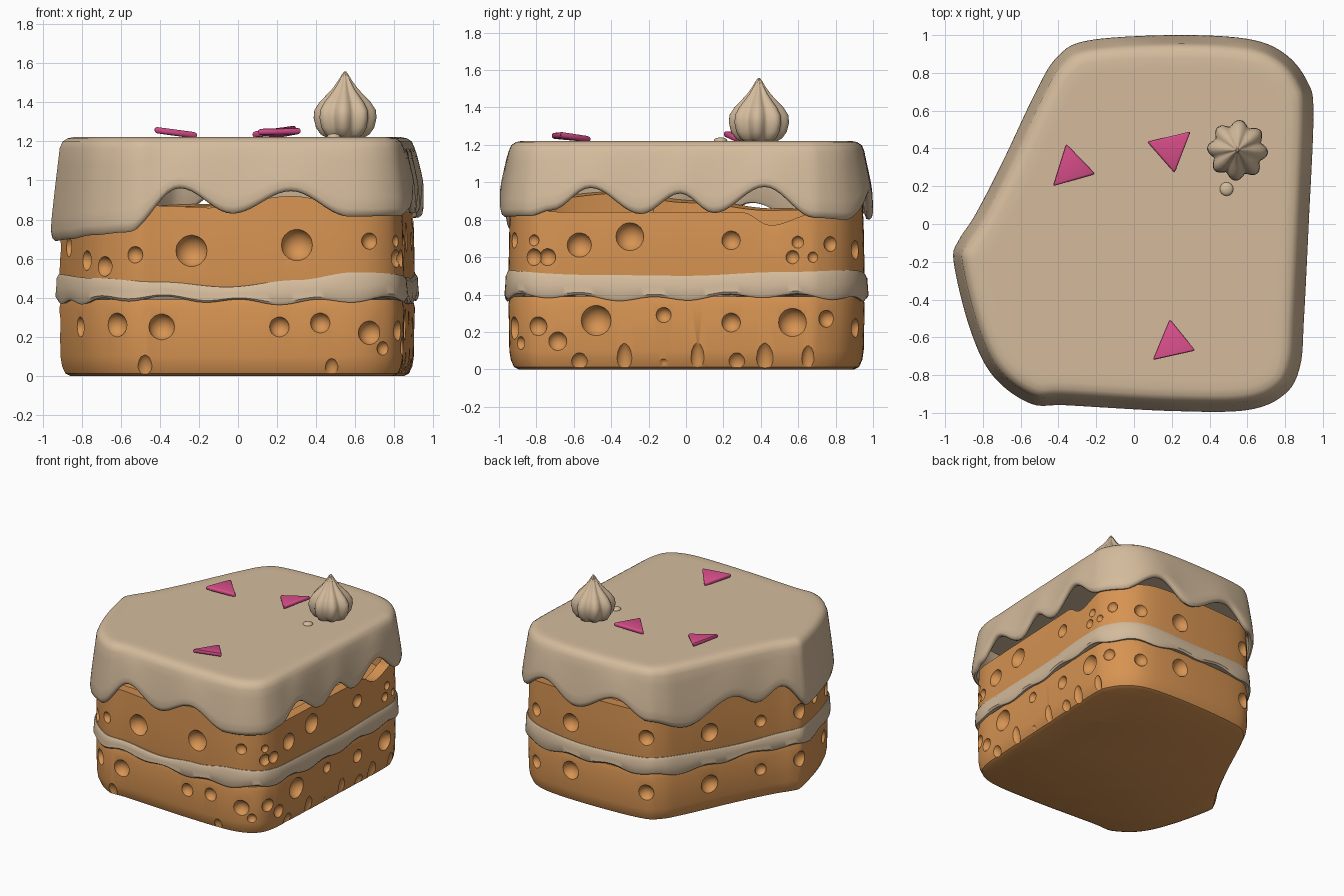
import bpy, bmesh, math
from mathutils import Vector

if "Cube" in bpy.data.objects:
    bpy.data.objects.remove(bpy.data.objects["Cube"])

N = 220

def material(name, col):
    m = bpy.data.materials.new(name)
    m.diffuse_color = (*col, 1)
    m.use_nodes = True
    m.node_tree.nodes["Principled BSDF"].inputs["Base Color"].default_value = m.diffuse_color
    return m

CREAM = material("cream", (0.66, 0.50, 0.335))
SPONGE = material("orange_sponge", (0.68, 0.295, 0.085))
PINK = material("pink_fruit", (0.68, 0.075, 0.25))

# Plan outline of the slice, clockwise, resampled evenly
PTS = [(-.955, -.2), (-.93, -.09), (-.84, .05), (-.7, .32), (-.52, .7), (-.41, .88), (-.25, .97),
       (.2, 1), (.6, .98), (.8, .9), (.92, .75), (.95, .58), (.925, 0), (.9, -.5), (.88, -.75),
       (.8, -.9), (.6, -.985), (.2, -.99), (-.35, -.96), (-.55, -.95), (-.75, -.8), (-.87, -.55)]

def catmull(points, steps=24):
    p = [Vector(q) for q in points]
    out = []
    for i in range(len(p)):
        a, b, c, d = (p[(i + k - 1) % len(p)] for k in range(4))
        for s in range(steps):
            t = s / steps
            out.append(.5 * (2 * b + (c - a) * t + (2 * a - 5 * b + 4 * c - d) * t * t
                             + (3 * b - a - 3 * c + d) * t ** 3))
    return out

def resample(line, n):
    segs = [(line[i], line[(i + 1) % len(line)]) for i in range(len(line))]
    total = sum((b - a).length for a, b in segs)
    out, run, k = [], 0.0, 0
    for a, b in segs:
        length = (b - a).length
        while k < n and k * total / n < run + length:
            out.append(a.lerp(b, (k * total / n - run) / length))
            k += 1
        run += length
    return out

LINE = resample(catmull(PTS), N)
NORM = []
for i in range(N):
    t = LINE[(i + 4) % N] - LINE[i - 4]
    NORM.append(Vector((-t.y, t.x)).normalized())

def nearest(x, y):
    return min(range(N), key=lambda i: (LINE[i] - Vector((x, y))).length)

def heights(keys):
    """Smooth height along the outline from (x, y, z) keys."""
    k = sorted((nearest(x, y), z) for x, y, z in keys)
    k = [(k[-1][0] - N, k[-1][1])] + k + [(k[0][0] + N, k[0][1])]
    out = []
    for i in range(N):
        for (a, za), (b, zb) in zip(k, k[1:]):
            if a <= i < b:
                out.append(za + (zb - za) * (.5 - .5 * math.cos(math.pi * (i - a) / (b - a))))
                break
    return out

def finish(bm, name, mat, angle=40):
    bmesh.ops.recalc_face_normals(bm, faces=bm.faces)
    me = bpy.data.meshes.new(name)
    bm.to_mesh(me)
    bm.free()
    me.materials.append(mat)
    ob = bpy.data.objects.new(name, me)
    bpy.context.collection.objects.link(ob)
    smooth(me, angle)
    return ob

def smooth(me, angle):
    for p in me.polygons:
        p.use_smooth = True
    me.set_sharp_from_angle(angle=math.radians(angle))

def loft(name, rows, mat, angle=40):
    """rows: (inset, height function of outline index)."""
    bm = bmesh.new()
    rings = []
    for inset, zf in rows:
        rings.append([bm.verts.new((*(LINE[i] - NORM[i] * inset), zf(i))) for i in range(N)])
    for a, b in zip(rings, rings[1:]):
        for i in range(N):
            j = (i + 1) % N
            bm.faces.new((a[i], a[j], b[j], b[i]))
    bm.faces.new(rings[0])
    bm.faces.new(rings[-1])
    return finish(bm, name, mat, angle)

def flat(z):
    return lambda i: z

# Crumb holes: (x, y, z, radius, vertical stretch)
def carve(ob, holes):
    bm = bmesh.new()
    for x, y, z, r, stretch in holes:
        i = nearest(x, y)
        c = LINE[i] - NORM[i] * (.05 - .35 * r)
        res = bmesh.ops.create_uvsphere(bm, u_segments=16, v_segments=10, radius=r * 1.06)
        for v in res["verts"]:
            v.co = Vector((v.co.x + c.x, v.co.y + c.y, v.co.z * stretch + z))
    cutter = finish(bm, "hole_cutter", SPONGE)
    cutter.hide_render = True
    mod = ob.modifiers.new("holes", "BOOLEAN")
    mod.operation, mod.solver, mod.object, mod.use_self = "DIFFERENCE", "EXACT", cutter, True
    dg = bpy.context.evaluated_depsgraph_get()
    me = bpy.data.meshes.new_from_object(ob.evaluated_get(dg))
    ob.modifiers.clear()
    ob.data = me
    smooth(me, 35)
    bpy.data.objects.remove(cutter)

def front(*h):
    return [(x, -1, z, r, 1) for x, z, r in h]

def right(*h):
    return [(.95, y, z, r, 1) for y, z, r in h]

def rear(z, k):
    spots = [(.37, 1, .07), (-.3, .95, .06), (-.59, .52, .07), (-.78, .15, .045), (-.95, -.14, .06), (.7, .95, .05)]
    return [(x, y, z + .03 * math.sin(5 * x + k), r, 1) for x, y, r in spots]

# Lower sponge
lower = loft("lower_sponge", [(.10, flat(0)), (.075, flat(.012)), (.058, flat(.05)), (.05, flat(.1)),
                              (.045, flat(.35)), (.055, flat(.39))], SPONGE)
notches = [(-.47, -1, .03, .045, 1.7), (.47, -1, .03, .04, 1.5)] + \
          [(.95, y, .03, r, s) for y, r, s in ((-.57, .05, 1.2), (-.33, .045, 2.4), (-.12, .03, 1), (.06, .04, 2.8),
                                              (.26, .05, 1.2), (.43, .05, 2.2), (.67, .04, 2.4))]
carve(lower, notches + rear(.25, 1)
      + front((-.72, .26, .06), (-.4, .25, .065), (.2, .25, .05), (.42, .27, .05), (.7, .22, .06), (.82, .14, .035))
      + right((-.84, .23, .05), (-.7, .15, .05), (-.48, .26, .08), (-.13, .29, .04), (.25, .25, .05),
              (.56, .25, .075), (.8, .27, .045))
      + [(-.87, -.6, .25, .05, 1)])

# Upper sponge, hollow at the top with an uneven rim
rim = heights([(-.75, -.85, .92), (-.4, -.96, .87), (-.15, -.97, .86), (.28, -1, .92), (.6, -1, .87),
               (.92, -.6, .84), (.92, .3, .84), (.93, .45, .77), (.94, .7, .83), (.5, 1, .88),
               (-.1, 1, .88), (-.6, .5, .86), (-.8, .1, .9), (-.92, -.4, .95)])
upper = loft("upper_sponge", [(.05, flat(.45)), (.045, flat(.5)), (.05, flat(.75)), (.055, lambda i: rim[i]),
                              (.15, lambda i: rim[i] - .01), (.16, flat(.7))], SPONGE)
carve(upper, rear(.66, 2)
      + front((-.23, .64, .08), (.3, .67, .08), (-.56, .62, .042), (.7, .69, .042))
      + right((-.9, .69, .03), (-.76, .6, .045), (-.56, .665, .065), (-.3, .71, .075), (.23, .69, .05),
              (.6, .68, .032), (.58, .6, .035), (.7, .6, .028), (.83, .67, .04))
      + [(-.72, -.83, .56, .05, 1), (-.82, -.68, .59, .05, 1), (-.91, -.42, .66, .05, 1), (.84, -.84, .6, .045, 1)])

# Cream filling with wavy edges
top = heights([(-.75, -.8, .50), (-.4, -.96, .48), (-.05, -.98, .455), (.3, -1, .49), (.6, -1, .53),
               (.9, -.5, .505), (.92, 0, .50), (.94, .5, .52), (.8, .9, .53), (.2, 1, .50),
               (-.4, .9, .52), (-.7, .3, .49), (-.95, -.2, .52)])

def fill_low(i):
    return .385 + .012 * math.sin(i * 2 * math.pi * 17 / N) + .01 * math.sin(i * 2 * math.pi * 5 / N)

def fill_at(f):
    return lambda i: fill_low(i) * (1 - f) + top[i] * f

loft("cream_filling", [(.12, fill_at(.1)), (.05, fill_at(.02)), (.034, fill_at(0)), (.024, fill_at(.12)),
                       (.028, fill_at(.5)), (.03, fill_at(.85)), (.04, fill_at(1)), (.12, fill_at(.95))], CREAM)

# Icing shell with drips
drip = heights(
    [(-.955, -.2, .69), (-.87, -.55, .70), (-.75, -.8, .72), (-.57, -.95, .735), (-.3, -.96, .96), (-.02, -.98, .83),
     (.28, -1, .945), (.58, -1, .815), (.86, -.84, .82), (.9, -.72, .85), (.9, -.51, .97), (.91, -.23, .83),
     (.92, -.04, .94), (.93, .15, .835), (.94, .42, .975), (.94, .68, .81), (.83, .88, .80), (.58, 1, .94),
     (.3, 1, .80), (-.08, .99, .95), (-.33, .94, .82), (-.52, .7, .74), (-.68, .36, .89), (-.78, .17, .80),
     (-.86, .02, .89)])

def ice(f):
    return lambda i: drip[i] + f * (1.2 - drip[i])

loft("icing", [(.17, flat(1.222)), (.12, flat(1.222)), (.085, flat(1.215)), (.06, flat(1.198)), (.046, flat(1.165)),
               (.035, ice(.75)), (.02, ice(.5)), (.006, ice(.25)), (0, ice(.1)), (.006, ice(.03)), (.02, ice(0)),
               (.036, ice(.01)), (.047, ice(.08)), (.06, ice(.4)), (.075, flat(1.13))], CREAM, 50)

# Piped dollop with eight ridges
bm = bmesh.new()
profile = [(1.215, .09), (1.235, .125), (1.27, .15), (1.32, .162), (1.36, .158), (1.40, .132), (1.435, .098),
           (1.47, .065), (1.51, .036), (1.54, .018), (1.558, .005)]
M = 64
rings = []
for z, r in profile:
    ring = []
    for k in range(M):
        a = 2 * math.pi * k / M
        rr = r * (.80 + .2 * abs(math.cos(4 * a + .3)) ** 1.3)
        ring.append(bm.verts.new((.548 + rr * math.cos(a), .39 + rr * math.sin(a), z)))
    rings.append(ring)
for a, b in zip(rings, rings[1:]):
    for k in range(M):
        bm.faces.new((a[k], a[(k + 1) % M], b[(k + 1) % M], b[k]))
bm.faces.new(rings[0])
bm.faces.new(rings[-1])
finish(bm, "piped_dollop", CREAM, 60)

# Small cream blob beside the dollop
bm = bmesh.new()
bmesh.ops.create_uvsphere(bm, u_segments=16, v_segments=10, radius=.036)
for v in bm.verts:
    v.co = Vector((v.co.x + .49, v.co.y + .185, v.co.z * .5 + 1.222))
finish(bm, "cream_blob", CREAM)

# Tilted triangular fruit pieces
def fruit(name, corners):
    bm = bmesh.new()
    low = [bm.verts.new((x, y, z - .032)) for x, y, z in corners]
    high = [bm.verts.new(c) for c in corners]
    bm.faces.new(low)
    bm.faces.new(high)
    for k in range(3):
        j = (k + 1) % 3
        bm.faces.new((low[k], low[j], high[j], high[k]))
    bmesh.ops.bevel(bm, geom=bm.edges[:], offset=.011, segments=2, affect="EDGES", profile=.5)
    finish(bm, name, PINK, 50)

fruit("fruit_piece_left", [(-.36, .425, 1.265), (-.205, .265, 1.245), (-.43, .2, 1.275)])
fruit("fruit_piece_right", [(.07, .435, 1.25), (.3, .49, 1.282), (.215, .27, 1.262)])
fruit("fruit_piece_front", [(.19, -.505, 1.245), (.325, -.67, 1.27), (.1, -.72, 1.265)])
